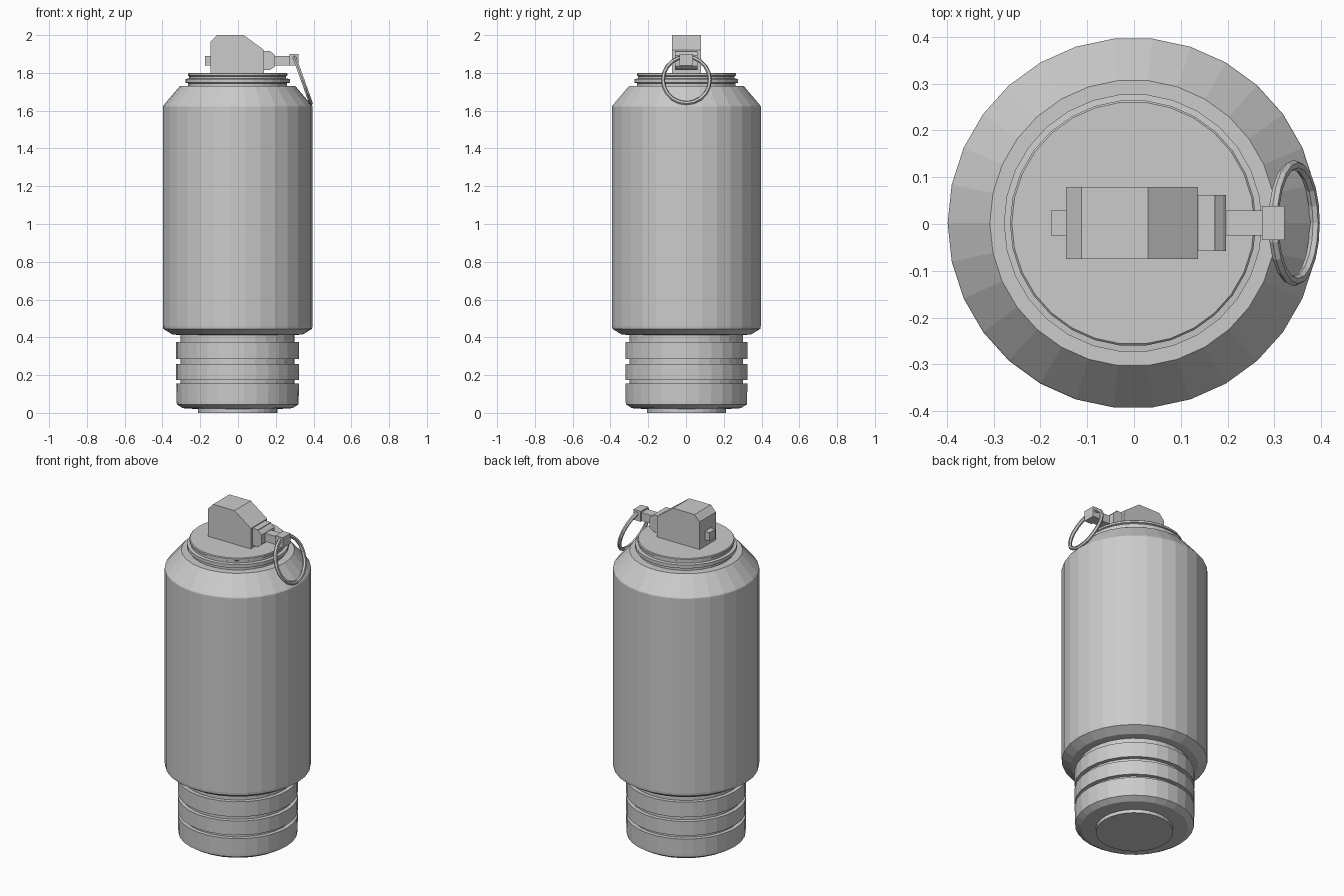
import bpy, bmesh, math
from mathutils import Matrix, Vector

if "Cube" in bpy.data.objects:
    bpy.data.objects.remove(bpy.data.objects["Cube"])

CX, CY = -0.002, 0.002


def finish(name, bm):
    bmesh.ops.recalc_face_normals(bm, faces=bm.faces)
    me = bpy.data.meshes.new(name)
    bm.to_mesh(me)
    bm.free()
    ob = bpy.data.objects.new(name, me)
    bpy.context.collection.objects.link(ob)
    return ob


def lathe(name, profile, n=30):
    """Closed solid of revolution from (radius, z) points."""
    bm = bmesh.new()
    rings = [[bm.verts.new((CX + r * math.cos(2 * math.pi * i / n),
                            CY + r * math.sin(2 * math.pi * i / n), z))
              for i in range(n)] for r, z in profile]
    for a, b in zip(rings, rings[1:]):
        for i in range(n):
            j = (i + 1) % n
            bm.faces.new((a[i], a[j], b[j], b[i]))
    bm.faces.new(rings[0])
    bm.faces.new(rings[-1])
    return finish(name, bm)


def extrude_xz(name, pts, y0, y1):
    """Side profile in x/z pushed across y."""
    bm = bmesh.new()
    f = bm.faces.new([bm.verts.new((x, y0, z)) for x, z in pts])
    res = bmesh.ops.extrude_face_region(bm, geom=[f])
    vs = [v for v in res["geom"] if isinstance(v, bmesh.types.BMVert)]
    bmesh.ops.translate(bm, verts=vs, vec=(0, y1 - y0, 0))
    return finish(name, bm)


def box(name, x0, x1, hw, z0, z1):
    return extrude_xz(name, [(x0, z0), (x1, z0), (x1, z1), (x0, z1)], CY - hw, CY + hw)


# grooved grip base: foot, three bands, neck
base = [(0.21, 0.0), (0.21, 0.02), (0.29, 0.025), (0.322, 0.045), (0.323, 0.06)]
for z0, z1 in [(0.06, 0.155), (0.175, 0.26), (0.285, 0.375)]:
    if z0 > 0.1:
        base.append((0.325, z0))
    base += [(0.325, z1), (0.302, z1)]
    if z1 < 0.3:
        base.append((0.302, z1 + (0.02 if z1 < 0.2 else 0.025)))
base.append((0.302, 0.43))
lathe("grip_base", base)

# main canister with lower chamfer and sloped shoulder
lathe("canister", [(0.30, 0.412), (0.345, 0.415), (0.394, 0.445), (0.396, 0.46),
                   (0.396, 1.622), (0.394, 1.627), (0.306, 1.73), (0.25, 1.73)])

# stepped lid
lathe("lid", [(0.262, 1.725), (0.262, 1.745), (0.276, 1.748), (0.276, 1.768),
              (0.257, 1.77), (0.257, 1.782), (0.263, 1.785), (0.263, 1.796), (0.259, 1.8)])

# fuse head with sloped front
extrude_xz("fuse_head", [(-0.145, 1.79), (0.137, 1.79), (0.137, 1.922), (0.03, 2.0),
                         (-0.112, 2.0), (-0.145, 1.965)], CY - 0.077, CY + 0.077)
box("pin_tail", -0.176, -0.14, 0.028, 1.84, 1.89)

# stepped collar on the pin side
box("collar", 0.13, 0.173, 0.06, 1.815, 1.917)
extrude_xz("collar_taper", [(0.17, 1.817), (0.19, 1.828), (0.197, 1.836), (0.197, 1.892),
                            (0.19, 1.9), (0.17, 1.915)], CY - 0.06, CY + 0.06)
box("pin_rod", 0.19, 0.28, 0.027, 1.84, 1.89)
box("pin_block", 0.273, 0.321, 0.036, 1.838, 1.9)

# pull ring, leaning outwards
top, bottom = Vector((0.298, CY, 1.885)), Vector((0.386, CY, 1.64))
down = bottom - top
half, d = down.length / 2, down.normalized()
normal = d.cross(Vector((0, 1, 0)))
bm = bmesh.new()
N, M, R, r = 20, 6, 0.124, 0.011
rings = []
for i in range(N):
    a = 2 * math.pi * i / N
    radial = Vector((0, 1, 0)) * math.cos(a) + d * math.sin(a)
    c = (top + bottom) / 2 + Vector((0, R * math.cos(a), 0)) + d * half * math.sin(a)
    rings.append([bm.verts.new(c + r * (radial * math.cos(t) + normal * math.sin(t)))
                  for t in (2 * math.pi * k / M for k in range(M))])
for i in range(N):
    p, q = rings[i], rings[(i + 1) % N]
    for k in range(M):
        l = (k + 1) % M
        bm.faces.new((p[k], p[l], q[l], q[k]))
finish("pull_ring", bm)
